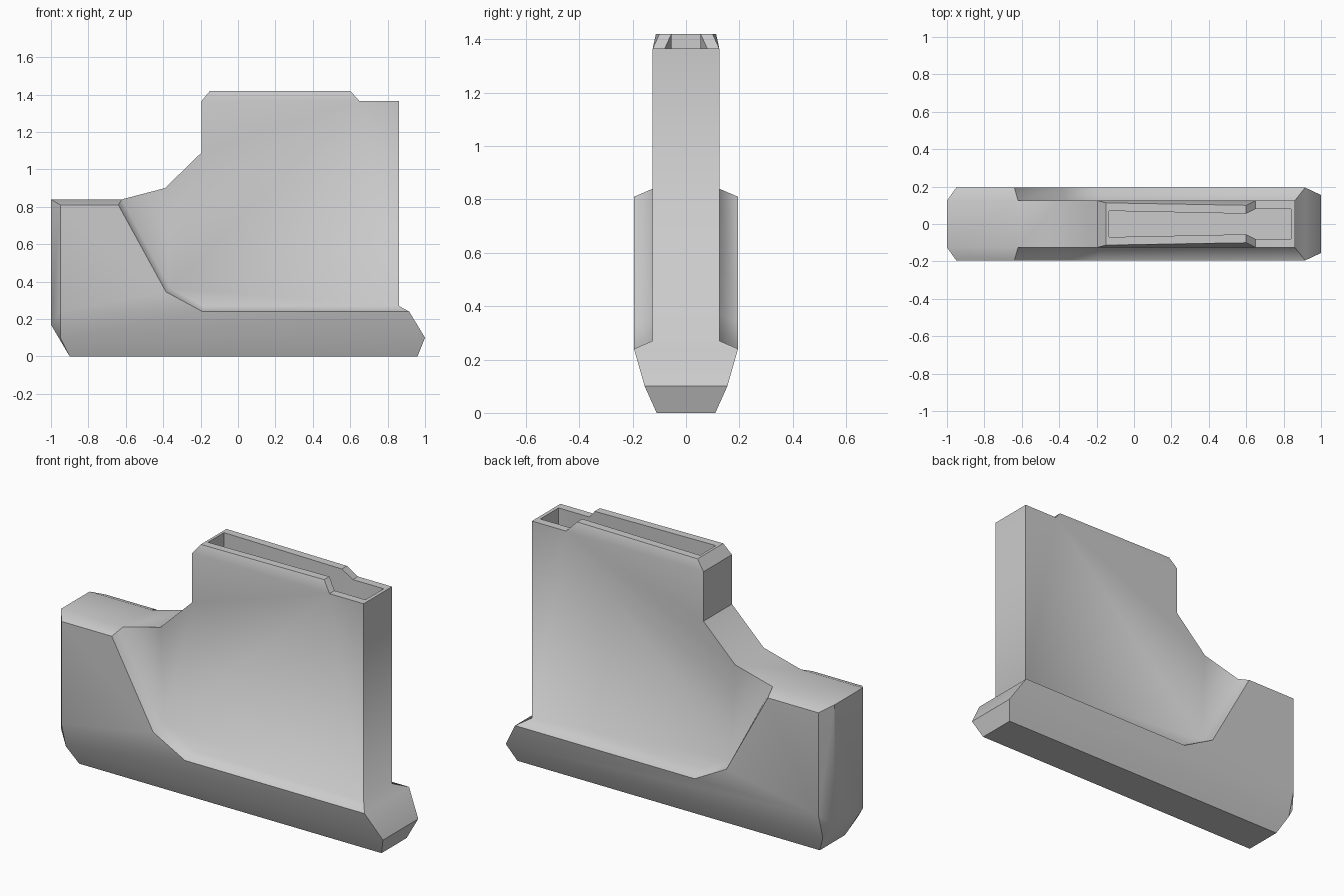
import bpy, bmesh

if "Cube" in bpy.data.objects:
    bpy.data.objects.remove(bpy.data.objects["Cube"])

# Named points of the +y half: x, y, z
P = {
    # outer side panel of the thick base, then its tapered underside
    "A1": (-.95, .195, .81), "A2": (-.64, .195, .81), "A3": (-.385, .195, .345),
    "A4": (-.19, .195, .24), "A5": (.915, .195, .24), "A6": (1, .155, .1),
    "A7": (.96, .11, 0), "A8": (-.9, .11, 0), "A9": (-.95, .155, .1),
    "A10": (-.95, .195, .24),
    # inner rim where the base meets the thin housing
    "B1": (-1, .125, .84), "B2": (-.62, .125, .84), "B3": (-.365, .125, .365),
    "B4": (-.185, .125, .27), "B5": (.86, .125, .27), "B8": (-1, .125, .17),
    # thin housing outline
    "C1": (-.39, .125, .9), "C2": (-.195, .125, 1.09), "C3": (-.195, .125, 1.365),
    "C6": (.86, .125, 1.365), "D": (.65, .125, 1.365),
    # raised lips
    "L1": (-.15, .113, 1.42), "L2": (.6, .1, 1.42),
    # opening edge
    "H1": (-.135, .07, 1.42), "H2": (.6, .055, 1.42),
    "H3": (.65, .08, 1.365), "H4": (.84, .08, 1.365),
}
# floor of the opening lies straight below its edge
for i in "1234":
    x, y, z = P["H" + i]
    P["F" + i] = (x, y, 1.0)

# Faces of one half, mirrored to the other
HALF = [
    "A10 A1 A2 A3 A4", "A10 A4 A5 A6 A9", "A9 A6 A7 A8",        # base side
    "A1 A10 B8 B1", "A10 A9 B8", "A9 A8 B8",                    # end chamfer
    "B1 A1 A2 B2", "A2 A3 B3 B2", "A3 A4 B4 B3", "A4 A5 B5 B4", # rim bevel
    "B2 B3 B4 B5 C6 D C3 C2 C1",                                # housing side
    "C3 D L2 L1", "L1 L2 H2 H1", "L2 D H3 H2", "D C6 H4 H3",    # lips
    "H1 H2 F2 F1", "H2 H3 F3 F2", "H3 H4 F4 F3",                # opening walls
]
# Closed chain of points whose edges are bridged across the middle
SPINE = "B1 B2 C1 C2 C3 L1 H1 F1 F2 F3 F4 H4 C6 B5 A5 A6 A7 A8 B8".split()

bm = bmesh.new()
near = {k: bm.verts.new((x, -y, z)) for k, (x, y, z) in P.items()}
far = {k: bm.verts.new(p) for k, p in P.items()}
for face in HALF:
    names = face.split()
    bm.faces.new([near[n] for n in names])
    bm.faces.new([far[n] for n in reversed(names)])
for a, b in zip(SPINE, SPINE[1:] + SPINE[:1]):
    bm.faces.new((near[a], near[b], far[b], far[a]))
bmesh.ops.recalc_face_normals(bm, faces=bm.faces)

# Smooth shading: convex corners and the opening stay crisp, inner blends are soft
for f in bm.faces:
    f.smooth = True
for e in bm.edges:
    angle = e.calc_face_angle_signed(0)
    low = max(v.co.z for v in e.verts) < .95
    e.smooth = angle < .62 and (low or abs(angle) < .62)

mesh = bpy.data.meshes.new("magazine_housing")
bm.to_mesh(mesh)
bm.free()
obj = bpy.data.objects.new("magazine_housing", mesh)
bpy.context.collection.objects.link(obj)
